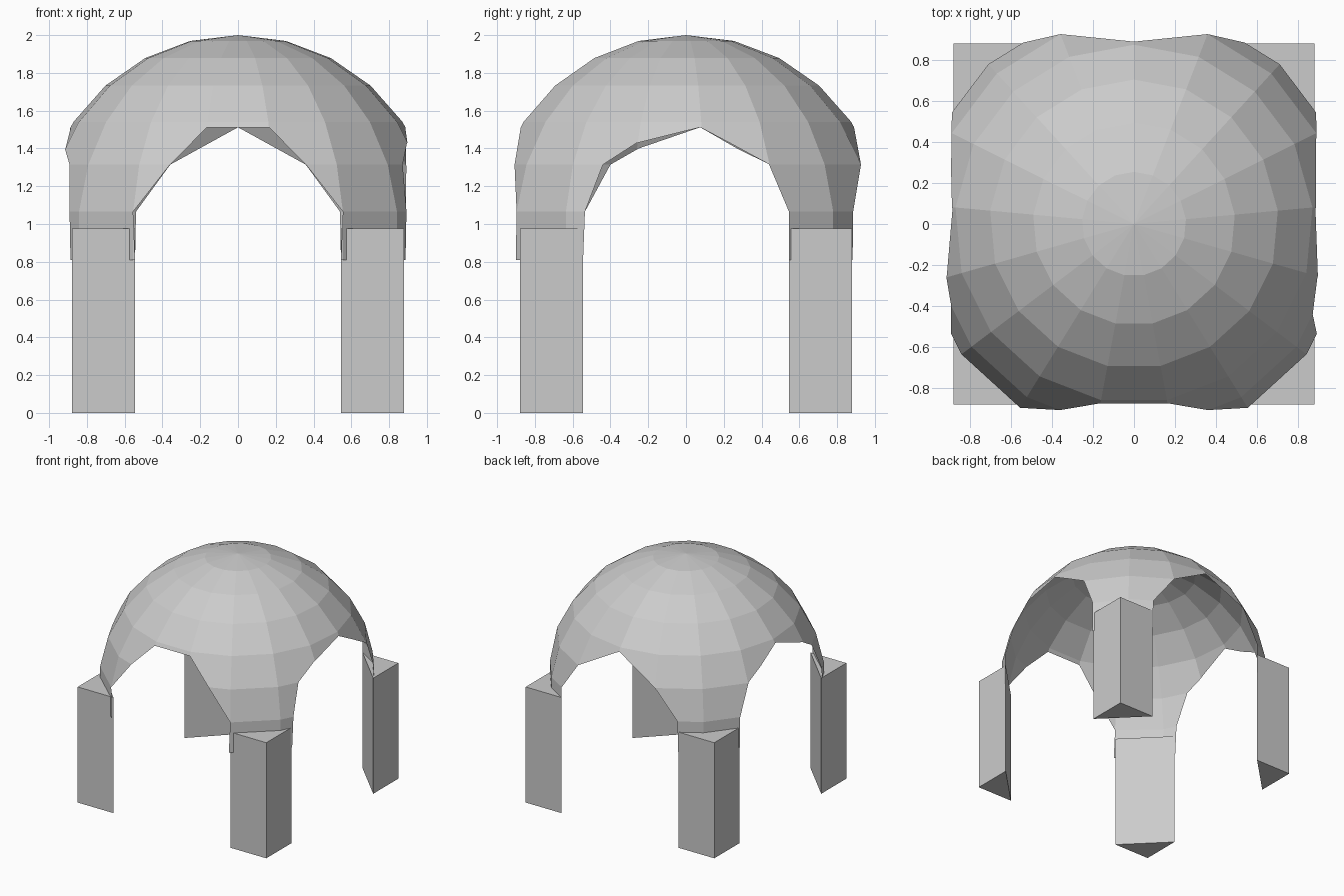
import bpy, bmesh, math
from mathutils import Vector, Matrix

cube = bpy.data.objects.get("Cube")
if cube:
    bpy.data.objects.remove(cube, do_unlink=True)

grey = bpy.data.materials.new("plain_grey")
grey.use_nodes = True
COLOUR = (0.6, 0.6, 0.6, 1)
grey.diffuse_color = COLOUR
grey.node_tree.nodes["Principled BSDF"].inputs["Base Color"].default_value = COLOUR


def add_object(name, bm):
    mesh = bpy.data.meshes.new(name)
    bm.to_mesh(mesh)
    bm.free()
    mesh.materials.append(grey)
    obj = bpy.data.objects.new(name, mesh)
    bpy.context.collection.objects.link(obj)
    return obj


# Dome: a sphere of 17 segments and 13 rings, open below the equator
RADIUS, RINGS = 1.0625, 13
CENTRE = 2 - RADIUS


def ring_z(k):
    return CENTRE + RADIUS * math.cos(math.pi * k / RINGS)


SPRING, HIP, FOOT = ring_z(5), ring_z(6), ring_z(7)
CROWN = 1.512

# Arch openings: rows of (height, low edge, high edge) along each side
ARCHES = {
    "front": [(CROWN, -.163, .163), (SPRING, -.36, .36), (HIP, -.555, .555), (FOOT, -.545, .545)],
    "back": [(CROWN, 0, 0), (SPRING, -.36, .36), (HIP, -.54, .54), (FOOT, -.545, .545)],
    "left": [(CROWN, .075, .075), (1.43, -.26, .23), (SPRING, -.44, .44), (HIP, -.535, .545), (FOOT, -.545, .545)],
    "right": [(CROWN, .075, .075), (1.40, -.25, .27), (SPRING, -.4, .44), (HIP, -.535, .545), (FOOT, -.545, .545)],
}


def side_of(p):
    if abs(p.y) > abs(p.x):
        return "back" if p.y > 0 else "front"
    return "left" if p.x > 0 else "right"


def cut(bm, side, low, high, point, normal):
    """Split the faces of one side and height band along a plane."""
    faces = []
    for f in bm.faces:
        c = f.calc_center_median()
        if side_of(c) == side and low < c.z < high:
            faces.append(f)
    geom = set(faces)
    for f in faces:
        geom.update(f.verts)
        geom.update(f.edges)
    bmesh.ops.bisect_plane(bm, geom=list(geom), dist=0.0005, plane_co=point, plane_no=normal)


def place(side, u, z):
    return Vector((u, 0, z)) if side in ("front", "back") else Vector((0, u, z))


dome = bmesh.new()
bmesh.ops.create_uvsphere(dome, u_segments=17, v_segments=RINGS, radius=RADIUS,
                          matrix=Matrix.Translation((0, 0, CENTRE)))
lower = [f for f in dome.faces if f.calc_center_median().z < FOOT - 0.001]
bmesh.ops.delete(dome, geom=lower, context='FACES')

for side, rows in ARCHES.items():
    for z, lo, hi in rows[:2]:
        cut(dome, side, SPRING, ring_z(4), Vector((0, 0, z)), Vector((0, 0, 1)))
    for top, bottom in zip(rows, rows[1:]):
        for i in (1, 2):
            a, b = place(side, top[i], top[0]), place(side, bottom[i], bottom[0])
            d = b - a
            normal = place(side, d.z, -(d.x + d.y))
            cut(dome, side, bottom[0], top[0], a, normal)

opening = []
for f in dome.faces:
    c = f.calc_center_median()
    side = side_of(c)
    u = c.x if side in ("front", "back") else c.y
    rows = ARCHES[side]
    for (z0, lo0, hi0), (z1, lo1, hi1) in zip(rows, rows[1:]):
        if z1 < c.z < z0:
            t = (z0 - c.z) / (z0 - z1)
            if lo0 + t * (lo1 - lo0) < u < hi0 + t * (hi1 - hi0):
                opening.append(f)
bmesh.ops.delete(dome, geom=opening, context='FACES')
add_object("dome", dome)

# Legs: triangular posts with the square corner facing outward
OUTER, INNER, LEG_HEIGHT = 0.88, 0.545, 0.975
for sx, x_name in ((1, "left"), (-1, "right")):
    for sy, y_name in ((-1, "front"), (1, "back")):
        leg = bmesh.new()
        corners = [(OUTER, OUTER), (INNER, OUTER), (OUTER, INNER)]
        base = leg.faces.new([leg.verts.new((sx * x, sy * y, 0)) for x, y in corners])
        out = bmesh.ops.extrude_face_region(leg, geom=[base], use_keep_orig=True)
        top = [v for v in out["geom"] if isinstance(v, bmesh.types.BMVert)]
        bmesh.ops.translate(leg, verts=top, vec=(0, 0, LEG_HEIGHT))
        bmesh.ops.recalc_face_normals(leg, faces=leg.faces)
        add_object(f"{y_name}_{x_name}_leg", leg)
